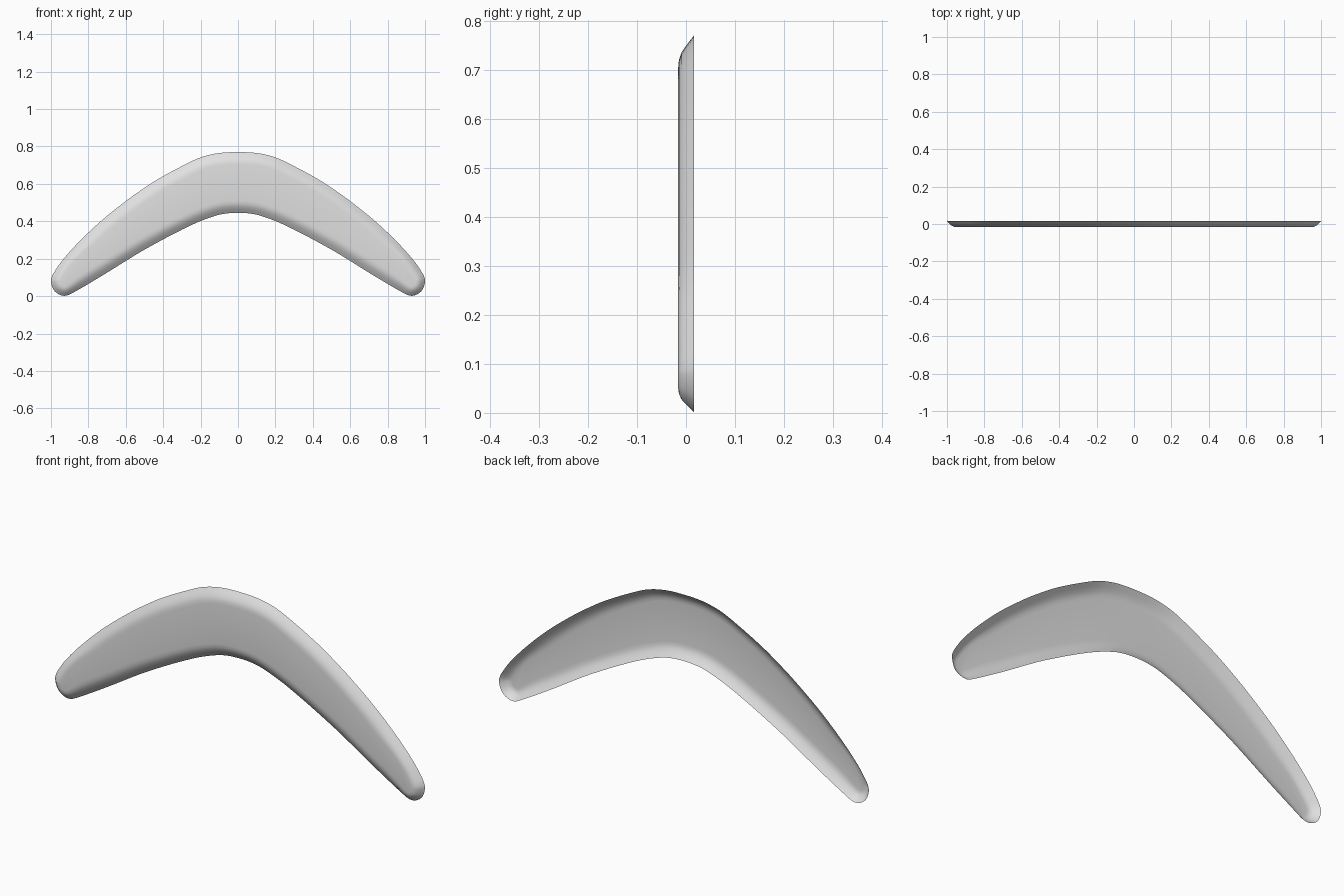
import bpy, bmesh
from mathutils import Vector

if "Cube" in bpy.data.objects:
    bpy.data.objects.remove(bpy.data.objects["Cube"])

# right half of the outline (x, z): crown to tip, then tip back to the inner bend
UPPER = [(0, .77), (.1, .765), (.19, .745), (.27, .71), (.42, .63), (.51, .572), (.6, .508),
         (.74, .395), (.86, .28), (.94, .19), (.975, .14), (.995, .105)]
LOWER = [(1, .075), (.985, .032), (.955, .008), (.92, .002), (.88, .019), (.72, .113), (.54, .225),
         (.43, .287), (.33, .34), (.22, .393), (.12, .43), (.06, .442), (0, .445)]
HALF = UPPER + LOWER
STEPS = 3
ctrl = [Vector(p) for p in HALF] + [Vector((-x, z)) for x, z in HALF[-2:0:-1]]


def smooth_loop(pts, steps):
    """Closed smooth spline through the points."""
    n, out = len(pts), []
    for i in range(n):
        a, b, c, d = (pts[(i + k) % n] for k in (-1, 0, 1, 2))
        h = (c - b).length
        m0 = (c - a) * h / (h + (b - a).length)
        m1 = (d - b) * h / (h + (d - c).length)
        for s in range(steps):
            t = s / steps
            out.append(b * (2*t**3 - 3*t**2 + 1) + m0 * (t**3 - 2*t**2 + t)
                       + c * (3*t**2 - 2*t**3) + m1 * (t**3 - t**2))
    return out


outline = smooth_loop(ctrl, STEPS)
n = len(outline)
inward = []
for i, p in enumerate(outline):
    t = (outline[(i + 1) % n] - outline[i - 1]).normalized()
    narrow = 1 - .25 * min(1, max(0, (abs(p.x) - .8) / .1))   # tighter rim at the tips
    inward.append(Vector((t.y, -t.x)) * narrow)

# rounded rim: (inset, y) from the open back edge to the flat front
RIM = [(0, .016), (.018, .002), (.034, -.009), (.05, -.0145), (.066, -.016)]
bm = bmesh.new()
rings = [[bm.verts.new((p.x + q.x * d, y, p.y + q.y * d)) for p, q in zip(outline, inward)]
         for d, y in RIM]
for r0, r1 in zip(rings, rings[1:]):
    for i in range(n):
        j = (i + 1) % n
        bm.faces.new((r0[i], r0[j], r1[j], r1[i]))

# flat front: strips across the blade, pairing upper and lower edge points
inner = rings[-1]
bend = STEPS * (len(HALF) - 1)
tip = bend // 2
for i in range(-tip, tip):
    a, b = inner[i % n], inner[(i + 1) % n]
    c, d = inner[(bend - i - 1) % n], inner[(bend - i) % n]
    corners = list(dict.fromkeys((a, b, c, d)))
    bm.faces.new(corners)

bmesh.ops.recalc_face_normals(bm, faces=bm.faces)
if sum(f.normal.y * f.calc_area() for f in bm.faces) > 0:
    bmesh.ops.reverse_faces(bm, faces=bm.faces)
for f in bm.faces:
    f.smooth = True

mesh = bpy.data.meshes.new("boomerang")
bm.to_mesh(mesh)
bm.free()
obj = bpy.data.objects.new("boomerang", mesh)
bpy.context.collection.objects.link(obj)

grey = bpy.data.materials.new("light grey")
grey.diffuse_color = (.75, .75, .75, 1)
grey.use_nodes = True
grey.node_tree.nodes["Principled BSDF"].inputs["Base Color"].default_value = grey.diffuse_color
mesh.materials.append(grey)
